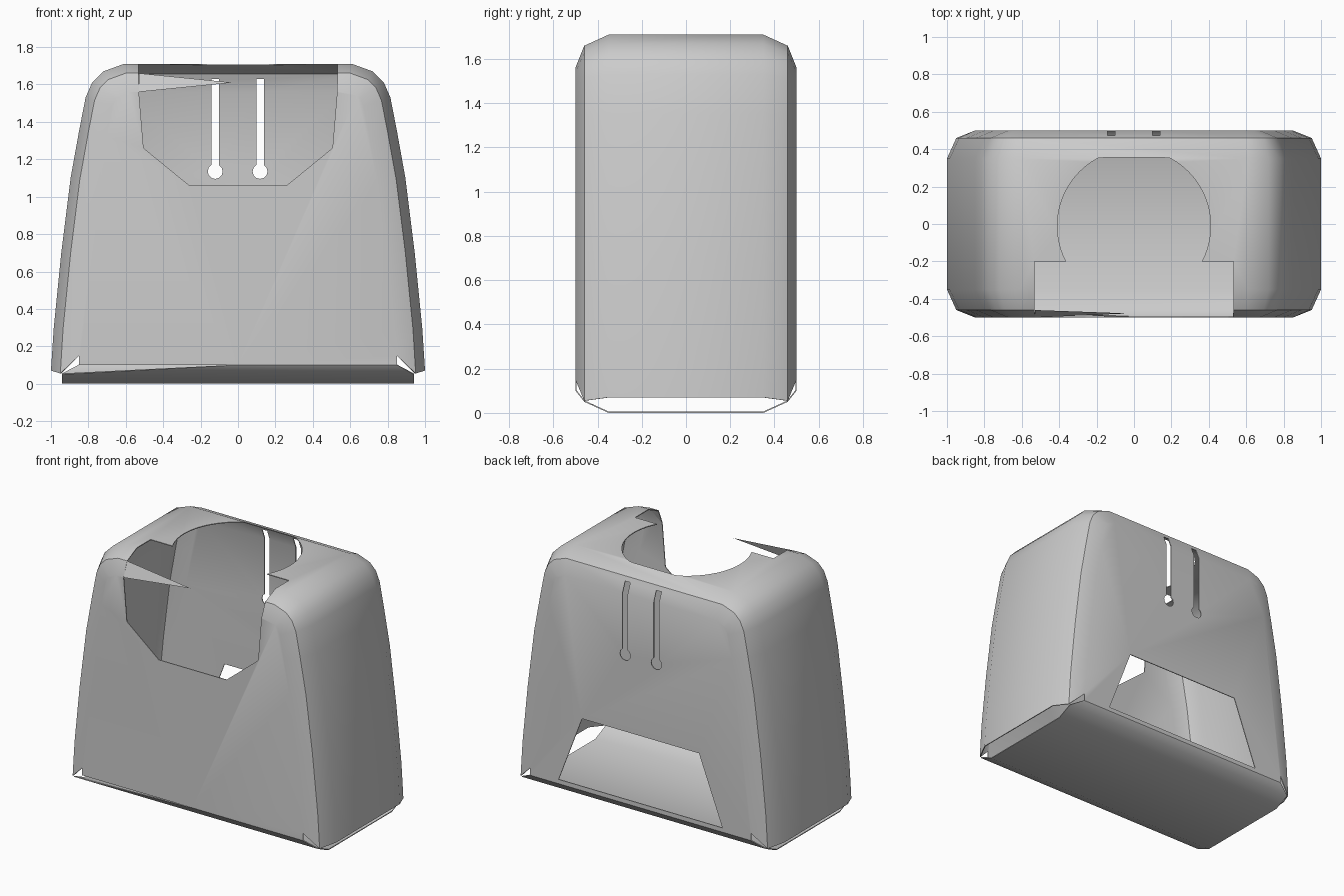
import bpy, bmesh, math
from mathutils import Vector

if "Cube" in bpy.data.objects:
    bpy.data.objects.remove(bpy.data.objects["Cube"])

# Right half of the widest cross-section (x, z), bottom to top
PROFILE = [(1.0, .07), (.985, .3), (.945, .7), (.895, 1.1), (.85, 1.35),
           (.815, 1.53), (.78, 1.61), (.72, 1.67), (.61, 1.71)]
# Rings from front to back: y, inset, floor half width, floor z, wall foot z
HALF = [(.5, .15, .85, .10, .15), (.46, .05, .94, .05, .055), (.35, 0, .94, 0, .07)]
RINGS = [(-y, *r) for y, *r in HALF] + [(y, *r) for y, *r in reversed(HALF)]


def inset_profile(d, foot):
    pts = [Vector(p) for p in PROFILE]
    seg = [(b - a).normalized() for a, b in zip(pts, pts[1:])]
    nrm = [Vector((t.y, -t.x)) for t in seg]
    nrm = [Vector((1, 0))] + nrm + [Vector((0, 1))]
    out = []
    for i, p in enumerate(pts):
        a, b = nrm[i], nrm[i + 1]
        out.append(p - (a + b) * (d / (1 + a.dot(b))))
    out[0] = Vector((out[0].x, foot))
    return out


def link(name, bm):
    mesh = bpy.data.meshes.new(name)
    bm.to_mesh(mesh)
    bm.free()
    ob = bpy.data.objects.new(name, mesh)
    bpy.context.collection.objects.link(ob)
    return ob


def prism(name, pts, axis, lo, hi):
    """Extrude a 2D outline along y (x,z outline) or z (x,y outline)."""
    bm = bmesh.new()
    put = (lambda p, h: (p[0], h, p[1])) if axis == 'Y' else (lambda p, h: (p[0], p[1], h))
    a = [bm.verts.new(put(p, lo)) for p in pts]
    b = [bm.verts.new(put(p, hi)) for p in pts]
    bm.faces.new(a)
    bm.faces.new(b[::-1])
    n = len(pts)
    for i in range(n):
        bm.faces.new((a[i], a[(i + 1) % n], b[(i + 1) % n], b[i]))
    bmesh.ops.recalc_face_normals(bm, faces=bm.faces[:])
    ob = link(name, bm)
    ob.hide_render = True
    return ob


# Tapered hollow housing with stepped rounded front and back edges
bm = bmesh.new()
rings = []
for y, d, fx, fz, foot in RINGS:
    right = [Vector((fx, fz))] + inset_profile(d, foot)
    pts = [(p.x, p.y) for p in right] + [(-p.x, p.y) for p in reversed(right)]
    rings.append([bm.verts.new((x, y, z)) for x, z in pts])
n = len(rings[0])
mid = bm.verts.new((0, -.5, .10))
for k, (r, s) in enumerate(zip(rings, rings[1:])):
    for i in range(n):
        if i in (0, n - 2):          # open gap between side walls and floor
            continue
        j = (i + 1) % n
        if k == 0 and i == n - 1:    # front lower edge, half open
            bm.faces.new((mid, r[0], s[0], s[-1]))
        else:
            bm.faces.new((r[i], r[j], s[j], s[i]))
bm.faces.new(rings[0] + [mid])
bm.faces.new(rings[-1])
bmesh.ops.recalc_face_normals(bm, faces=bm.faces[:])
front = min(bm.faces, key=lambda f: f.calc_center_median().y)
if front.normal.y > 0:
    bmesh.ops.reverse_faces(bm, faces=bm.faces[:])
housing = link("housing", bm)

# Cutters: round top hole, front window, back opening, two keyhole slots
circle = [(.41 * math.cos(t * math.pi / 32), min(.355, .41 * math.sin(t * math.pi / 32) - .01))
          for t in range(64)]
circle = [p for i, p in enumerate(circle) if p[1] < .355 or circle[i - 1][1] < .355
          or circle[(i + 1) % 64][1] < .355]
window = [(-.535, 1.9), (-.53, 1.56), (-.505, 1.26), (-.26, 1.06),
          (.26, 1.06), (.505, 1.26), (.53, 1.56), (.535, 1.9)]
cutters = [
    prism("top_hole_cutter", circle, 'Z', 1.5, 1.9),
    prism("window_cutter", window, 'Y', -.7, -.2),
    prism("back_opening_cutter", [(-.63, .13), (.63, .13), (.45, .6), (-.45, .6)], 'Y', .4, .6),
]
for cx in (-.122, .118):
    key = [(cx + .04 * math.cos(math.radians(a)), 1.135 + .04 * math.sin(math.radians(a)))
           for a in range(120, 421, 30)]
    cutters.append(prism("slot_cutter", key + [(cx + .02, 1.63), (cx - .02, 1.63)], 'Y', .42, .6))

sol = housing.modifiers.new("thin_wall", 'SOLIDIFY')
sol.thickness = .006
sol.offset = -1
for c in cutters:
    m = housing.modifiers.new("cut", 'BOOLEAN')
    m.operation = 'DIFFERENCE'
    m.solver = 'EXACT'
    m.object = c

bpy.context.view_layer.objects.active = housing
housing.select_set(True)
bpy.ops.object.convert(target='MESH')
for c in cutters:
    bpy.data.objects.remove(c)
bpy.ops.object.shade_smooth_by_angle(angle=math.radians(30))

# Thin pointed strip left across the top of the front window
bm = bmesh.new()
bm.faces.new([bm.verts.new(p) for p in ((-.53, -.5, 1.56), (-.03, -.478, 1.61), (-.53, -.46, 1.66))])
link("window_strip", bm)
